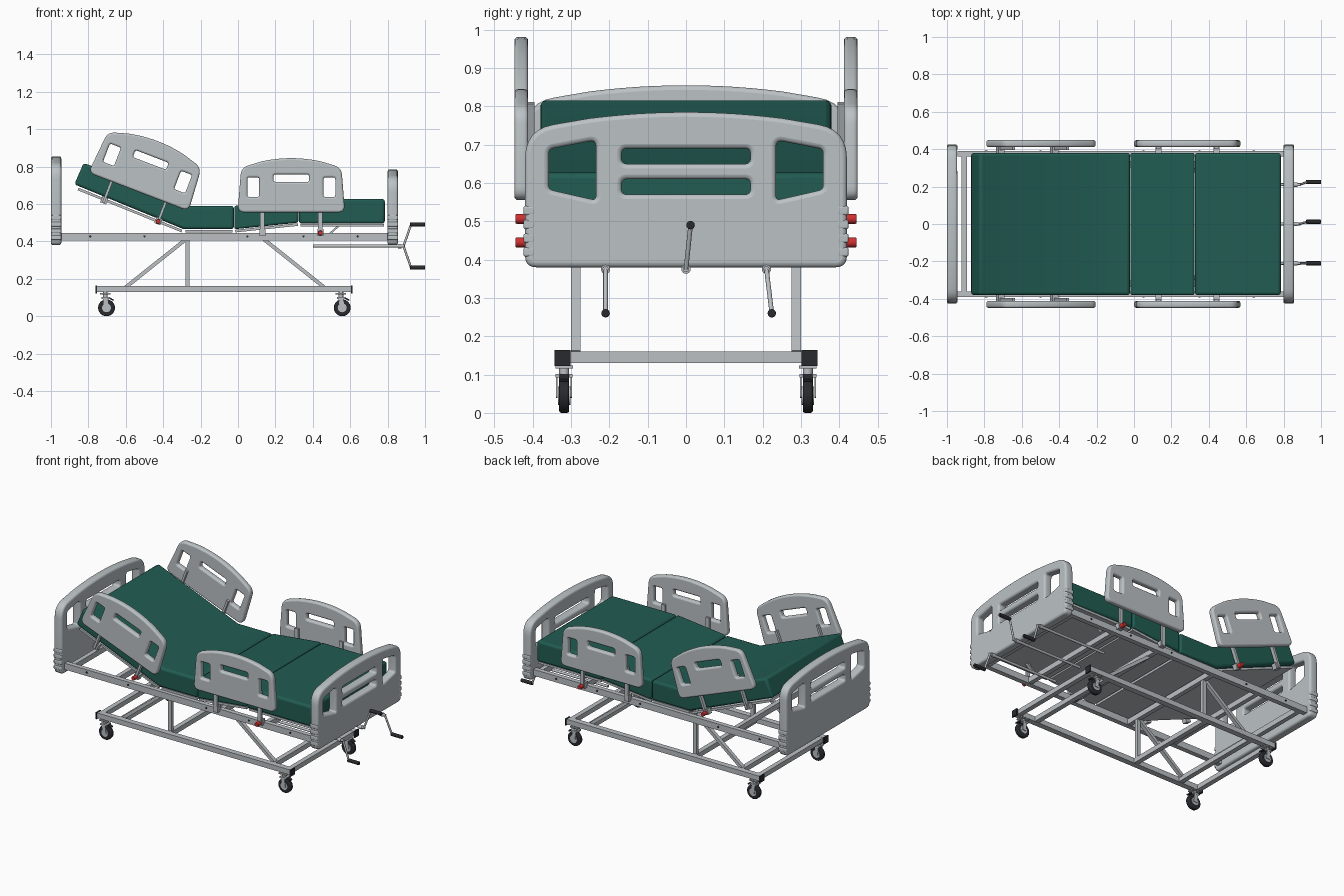
import bpy, bmesh, math
from mathutils import Vector, Matrix

if "Cube" in bpy.data.objects:
    bpy.data.objects.remove(bpy.data.objects["Cube"], do_unlink=True)


def material(name, rgb):
    m = bpy.data.materials.new(name)
    m.use_nodes = True
    m.diffuse_color = (*rgb, 1)
    m.node_tree.nodes["Principled BSDF"].inputs["Base Color"].default_value = (*rgb, 1)
    return m


GREY = material("grey plastic", (0.50, 0.54, 0.56))
STEEL = material("painted steel", (0.50, 0.53, 0.55))
GREEN = material("green vinyl", (0.015, 0.107, 0.085))
BLACK = material("black rubber", (0.022, 0.023, 0.028))
RED = material("red plastic", (0.62, 0.03, 0.03))


def smooth(ob):
    bpy.ops.object.select_all(action='DESELECT')
    ob.select_set(True)
    bpy.context.view_layer.objects.active = ob
    bpy.ops.object.shade_smooth_by_angle(angle=math.radians(35))


def add_mesh(name, bm, mat, matrix=Matrix(), bevel=0, rounded=False):
    bmesh.ops.recalc_face_normals(bm, faces=bm.faces)
    me = bpy.data.meshes.new(name)
    bm.to_mesh(me)
    bm.free()
    me.materials.append(mat)
    ob = bpy.data.objects.new(name, me)
    ob.matrix_world = matrix
    bpy.context.collection.objects.link(ob)
    if bevel:
        mod = ob.modifiers.new("soft edges", 'BEVEL')
        mod.width, mod.segments, mod.limit_method = bevel, 3, 'ANGLE'
    if bevel or rounded:
        smooth(ob)
    return ob


def span(p, q):
    p, q = Vector(p), Vector(q)
    d = q - p
    return Matrix.Translation((p + q) / 2) @ d.to_track_quat('Z', 'Y').to_matrix().to_4x4(), d.length


def bar(name, p, q, w, h, mat=STEEL, bevel=0):
    """Rectangular tube from p to q, w across and h high."""
    matrix, length = span(p, q)
    bm = bmesh.new()
    bmesh.ops.create_cube(bm, size=1)
    bmesh.ops.scale(bm, vec=(w, h, length), verts=bm.verts)
    return add_mesh(name, bm, mat, matrix, bevel)


def rod(name, p, q, r, mat=STEEL, sides=16, bevel=0):
    matrix, length = span(p, q)
    bm = bmesh.new()
    bmesh.ops.create_cone(bm, cap_ends=True, segments=sides, radius1=r, radius2=r, depth=length)
    return add_mesh(name, bm, mat, matrix, bevel, True)


def prism(name, profile, half_width, mat, bevel=0):
    """Side profile in x and z, extruded across the bed."""
    bm = bmesh.new()
    face = bm.faces.new([bm.verts.new((x, -half_width, z)) for x, z in profile])
    new = bmesh.ops.extrude_face_region(bm, geom=[face])["geom"]
    bmesh.ops.translate(bm, vec=(0, 2 * half_width, 0),
                        verts=[v for v in new if isinstance(v, bmesh.types.BMVert)])
    return add_mesh(name, bm, mat, bevel=bevel)


def fillet(corners, steps=6):
    """Round each (x, y, radius) corner of a closed outline."""
    out = []
    for i, (x, y, r) in enumerate(corners):
        p = Vector((x, y))
        if not r:
            out.append(p)
            continue
        a = (Vector(corners[i - 1][:2]) - p).normalized()
        b = (Vector(corners[(i + 1) % len(corners)][:2]) - p).normalized()
        t = r / math.tan(a.angle(b) / 2)
        for k in range(steps + 1):
            s = k / steps
            out.append(p + a * t * (1 - s) ** 2 + b * t * s ** 2)
    return out


def arched(half, top_half, shoulder, height, r, top_r):
    arch = [(top_half * f / 10, height - (height - shoulder) * (f / 10) ** 2, 0)
            for f in range(6, -7, -1)]
    return fillet([(-half, 0, r), (half, 0, r), (top_half, shoulder, top_r)] + arch
                  + [(-top_half, shoulder, top_r)])


def rect(x0, x1, y0, y1, r):
    return fillet([(x0, y0, r), (x1, y0, r), (x1, y1, r), (x0, y1, r)])


def panel(name, outline, holes, thick, soft, matrix):
    """Soft-edged moulded panel with openings."""
    cu = bpy.data.curves.new(name, 'CURVE')
    cu.dimensions, cu.fill_mode = '2D', 'BOTH'
    cu.extrude, cu.bevel_depth, cu.bevel_resolution = thick / 2 - soft, soft, 2
    cu.offset = -soft
    for pts in [outline] + [h[::-1] for h in holes]:
        sp = cu.splines.new('POLY')
        sp.points.add(len(pts) - 1)
        for point, co in zip(sp.points, pts):
            point.co = (co.x, co.y, 0, 1)
        sp.use_cyclic_u = True
    cu.materials.append(GREY)
    ob = bpy.data.objects.new(name, cu)
    bpy.context.collection.objects.link(ob)
    ob.matrix_world = matrix
    bpy.ops.object.select_all(action='DESELECT')
    ob.select_set(True)
    bpy.context.view_layer.objects.active = ob
    bpy.ops.object.convert(target='MESH')
    smooth(bpy.context.object)


# Headboard and footboard
ACROSS = Matrix(((0, 0, 1, 0), (1, 0, 0, 0), (0, 1, 0, 0), (0, 0, 0, 1)))
for name, x, lift in (("headboard", -0.9725, 0.07), ("footboard", 0.8275, 0)):
    holes = [rect(-0.168, 0.168, z, z + 0.04, 0.014) for z in (0.19, 0.27)]
    window = [(0.235, 0.175, 0.01), (0.358, 0.203, 0.015), (0.358, 0.308, 0.015), (0.235, 0.332, 0.015)]
    holes += [fillet(window), fillet([(-a, b, r) for a, b, r in window[::-1]])]
    if lift:
        holes = [[p + Vector((0, lift)) for p in h] for h in holes]
    panel(name, arched(0.42, 0.42, 0.36 + lift, 0.405 + lift, 0.03, 0.09), holes, 0.055, 0.012,
          Matrix.Translation((x, 0, 0.38)) @ ACROSS)
    for s in (-1, 1):
        for k in range(4):
            z = 0.42 + 0.036 * k
            bar(name + "_bumper_rib", (x - 0.028, s * 0.409, z), (x + 0.028, s * 0.409, z), 0.03, 0.024, GREY, 0.005)

# Mattress sections and the deck panels below them
prism("mattress_back_and_seat", [(-0.875, 0.705), (-0.29, 0.465), (-0.022, 0.465), (-0.022, 0.59),
                                 (-0.26, 0.59), (-0.825, 0.82)], 0.38, GREEN, 0.015)
prism("mattress_thigh", [(-0.02, 0.465), (0.323, 0.50), (0.323, 0.627), (-0.02, 0.59)], 0.38, GREEN, 0.012)
prism("mattress_foot", [(0.326, 0.495), (0.785, 0.495), (0.785, 0.627), (0.326, 0.627)], 0.38, GREEN, 0.015)
for name, p, q in (("back_deck", (-0.855, 0.68), (-0.30, 0.455)), ("seat_deck", (-0.28, 0.455), (-0.03, 0.455)),
                   ("thigh_deck", (-0.015, 0.455), (0.32, 0.49)), ("foot_deck", (0.335, 0.487), (0.78, 0.487))):
    bar(name, (p[0], 0, p[1]), (q[0], 0, q[1]), 0.74, 0.014)

# Main frame
for x in (-0.907, -0.6, -0.27, 0.14, 0.46, 0.77):
    bar("frame_crossbar", (x, -0.36, 0.424), (x, 0.36, 0.424), 0.028, 0.034)
for s in (-1, 1):
    bar("frame_rail", (-0.945, s * 0.375, 0.425), (0.80, s * 0.375, 0.425), 0.03, 0.04)
    for x in (-0.79, -0.5, 0.05, 0.35, 0.64):
        rod("rail_bolt", (x, s * 0.385, 0.427), (x, s * 0.393, 0.427), 0.006, BLACK, 10)
    bar("foot_strut", (0.49, s * 0.3, 0.44), (0.54, s * 0.3, 0.485), 0.02, 0.01)

    # Undercarriage legs and braces
    y = s * 0.288
    bar("upright_leg", (-0.27, y, 0.155), (-0.27, y, 0.41), 0.024, 0.02)
    bar("head_brace", (-0.60, y, 0.155), (-0.28, y, 0.41), 0.024, 0.02)
    bar("foot_brace", (0.14, y, 0.41), (0.46, y, 0.155), 0.024, 0.02)
    bar("base_rail", (-0.755, s * 0.32, 0.145), (0.605, s * 0.32, 0.145), 0.036, 0.032)

# Base crossbars, end caps and castors
for x in (-0.735, -0.6, -0.27, 0.46, 0.585):
    bar("base_crossbar", (x, -0.305, 0.145), (x, 0.305, 0.145), 0.03, 0.03)
for x, cap in ((-0.71, -0.757), (0.55, 0.607)):
    for s in (-1, 1):
        y = s * 0.318
        bar("end_cap", (cap - 0.004, s * 0.322, 0.143), (cap + 0.004, s * 0.322, 0.143), 0.042, 0.042, BLACK)
        rod("castor_stem", (x, y, 0.085), (x, y, 0.13), 0.013)
        bar("castor_plate", (x - 0.028, y, 0.12), (x + 0.028, y, 0.12), 0.045, 0.007)
        wx = x + 0.007
        rod("castor_tyre", (wx, y - 0.013, 0.045), (wx, y + 0.013, 0.045), 0.045, BLACK, 28, 0.006)
        rod("castor_hub", (wx, y - 0.016, 0.045), (wx, y + 0.016, 0.045), 0.024, STEEL, 20)
        bar("castor_crown", (x - 0.02, y, 0.097), (x + 0.025, y, 0.097), 0.044, 0.01)
        bar("castor_brake", (x + 0.02, y, 0.098), (x + 0.045, y, 0.085), 0.025, 0.008, BLACK)
        for t in (-0.019, 0.019):
            bar("castor_fork", (wx, y + t, 0.04), (x, y + t, 0.098), 0.004, 0.025)

# Tilted and level side guards, each with two posts and a red release knob
for name, x, z, tilt in (("head_guard", -0.48, 0.80, 21), ("foot_guard", 0.285, 0.70, 0)):
    for s in (-1, 1):
        pose = Matrix.Translation((x, 0, z)) @ Matrix.Rotation(math.radians(tilt), 4, 'Y')
        holes = [rect(-0.235, -0.172, 0.082, 0.187, 0.012), rect(0.172, 0.235, 0.082, 0.187, 0.012),
                 rect(-0.095, 0.095, 0.163, 0.203, 0.012)]
        panel(name, arched(0.287, 0.268, 0.24, 0.29, 0.035, 0.06), holes, 0.036, 0.010,
              pose @ Matrix.Translation((0, s * 0.43, -0.145)) @ Matrix.Rotation(math.pi / 2, 4, 'X'))
        for u in (-0.155, 0.155):
            bar(name + "_post", pose @ Vector((u, s * 0.408, -0.265)), pose @ Vector((u, s * 0.408, -0.05)), 0.024, 0.014)
            bar(name + "_bracket", pose @ Vector((u, s * 0.395, -0.27)), pose @ Vector((u, s * 0.395, -0.235)), 0.032, 0.034)
        rod(name + "_knob", pose @ Vector((0.155, s * 0.41, -0.255)), pose @ Vector((0.155, s * 0.445, -0.255)), 0.013, RED, 16, 0.003)

# Crank handles at the foot end
for y, shift, rise in ((-0.21, 0, -0.115), (0, 0.012, 0.115), (0.21, 0.014, -0.115)):
    z = 0.375
    rod("crank_shaft", (0.40, y, z), (0.89, y, z), 0.008)
    rod("crank_collar", (0.855, y, z), (0.875, y, z), 0.012)
    rod("crank_arm", (0.885, y, z), (0.925, y + shift, z + rise), 0.006)
    rod("crank_handle", (0.92, y + shift, z + rise), (1.0, y + shift, z + rise), 0.011, BLACK, 16, 0.003)
